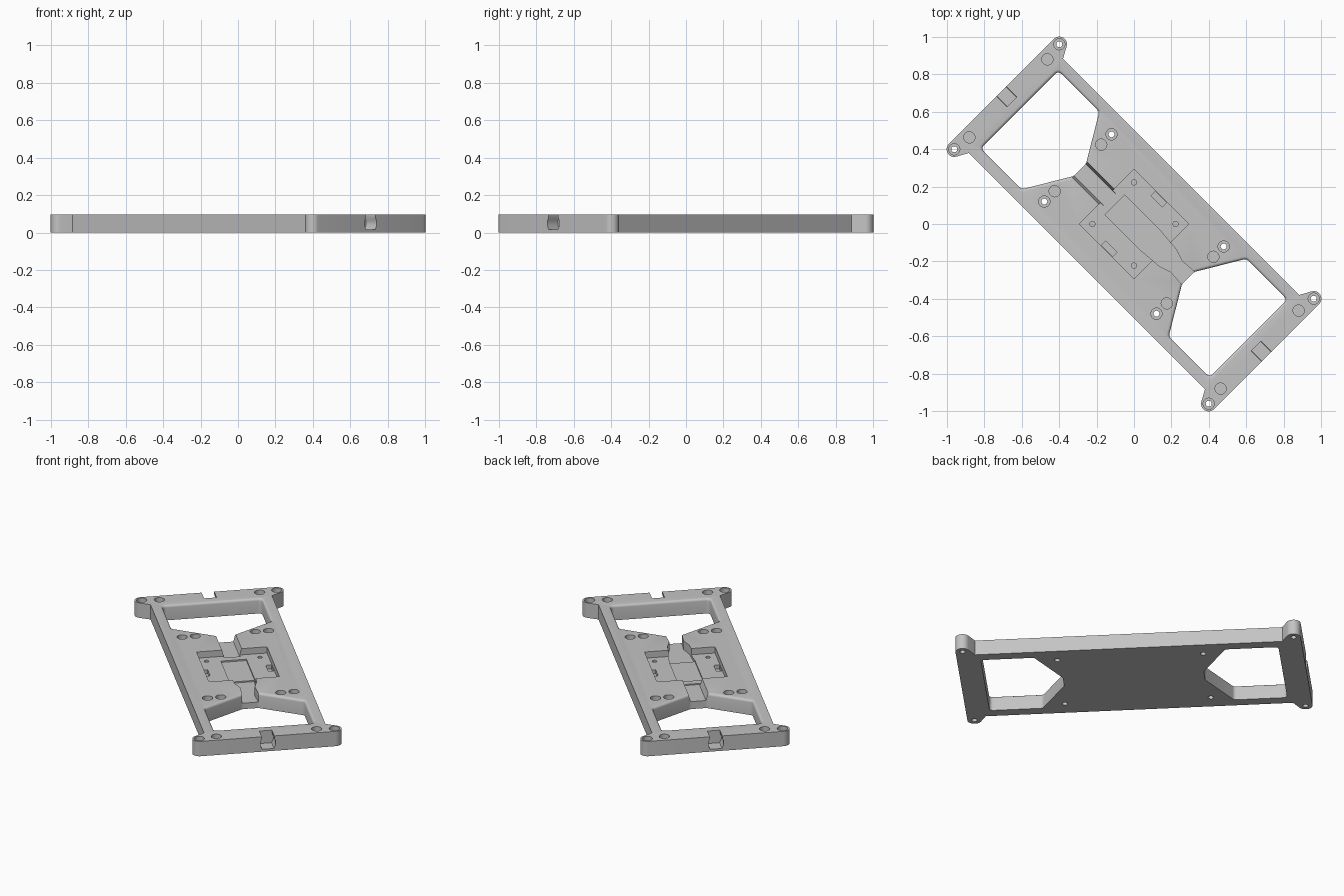
import bpy, bmesh, math
from mathutils import Vector, Matrix

if "Cube" in bpy.data.objects:
    bpy.data.objects.remove(bpy.data.objects["Cube"])

T = 0.095  # plate thickness

grey = bpy.data.materials.new("light_grey")
grey.diffuse_color = (0.55, 0.55, 0.55, 1)
grey.use_nodes = True
grey.node_tree.nodes["Principled BSDF"].inputs["Base Color"].default_value = grey.diffuse_color


def loft(bm, rings):
    """Closed solid through rings of equal point count."""
    vs = [[bm.verts.new(p) for p in r] for r in rings]
    n = len(vs[0])
    for a, b in zip(vs, vs[1:]):
        for i in range(n):
            j = (i + 1) % n
            bm.faces.new((a[i], a[j], b[j], b[i]))
    bm.faces.new(vs[0])
    bm.faces.new(vs[-1])


def at_z(pts, z):
    return [(p[0], p[1], z) for p in pts]


def circle(u, v, r, n=24):
    return [(u + r * math.cos(math.tau * i / n), v + r * math.sin(math.tau * i / n)) for i in range(n)]


def rect(u0, u1, v0, v1):
    return [(u0, v0), (u1, v0), (u1, v1), (u0, v1)]


def prism(pts, z0, z1=0.2):
    return [at_z(pts, z0), at_z(pts, z1)]


def rounded(poly, r, off=0.0):
    """Convex polygon grown outward by off, with rounded corners."""
    P = [Vector(p) for p in poly]
    n = len(P)
    grown = []
    for i, p in enumerate(P):
        d1, d2 = (p - P[i - 1]).normalized(), (P[(i + 1) % n] - p).normalized()
        n1, n2 = Vector((d1.y, -d1.x)), Vector((d2.y, -d2.x))
        grown.append(p + (n1 + n2) * off / (1 + n1.dot(n2)))
    out = []
    for i, p in enumerate(grown):
        a, b = (grown[i - 1] - p).normalized(), (grown[(i + 1) % n] - p).normalized()
        t = r / math.tan(a.angle(b) / 2)
        for k in range(6):
            s = k / 5
            out.append(p + a * t * (1 - s) ** 2 + b * t * s ** 2)
    return out


def mirror_u(rings):
    return [[(-p[0], p[1], p[2]) for p in r] for r in rings]


def make(name, solids):
    bm = bmesh.new()
    for s in solids:
        loft(bm, s)
    bmesh.ops.recalc_face_normals(bm, faces=bm.faces)
    me = bpy.data.meshes.new(name)
    bm.to_mesh(me)
    bm.free()
    ob = bpy.data.objects.new(name, me)
    bpy.context.collection.objects.link(ob)
    me.materials.append(grey)
    return ob


# Plate outline with four rounded corner ears
quarter = [(0.893, 0.357)]
for i in range(11):
    a = math.radians(151 * (1 - i / 10))
    quarter.append((0.962 + 0.041 * math.cos(a), 0.397 + 0.041 * math.sin(a)))
half = quarter + [(u, -v) for u, v in reversed(quarter)]
outline = half + [(-u, v) for u, v in reversed(half)]
plate = make("mounting_plate", [prism(outline, 0, T)])


def cut(name, solids):
    c = make(name, solids)
    c.hide_render = True
    bpy.context.view_layer.objects.active = plate
    m = plate.modifiers.new(name, 'BOOLEAN')
    m.operation, m.solver, m.object = 'DIFFERENCE', 'EXACT', c
    bpy.ops.object.modifier_apply(modifier=m.name)
    bpy.data.objects.remove(c)


# Two large windows with rounded top rims
win = [(0.41, -0.048), (0.556, -0.293), (0.865, -0.293),
       (0.865, 0.293), (0.556, 0.293), (0.41, 0.048)]
R = 0.015
rings = [at_z(rounded(win, 0.025), -0.1)]
for i in range(5):
    a = math.pi / 2 * i / 4
    off = R * (1 - math.cos(a))
    rings.append(at_z(rounded(win, 0.025 + off, off), T - R + R * math.sin(a)))
rings.append(at_z(rounded(win, 0.025 + R, R), 0.2))
cut("windows", [rings, mirror_u(rings)])

# Square centre pocket and shallow inner recess
cut("centre_pocket", [prism(rect(-0.207, 0.207, -0.207, 0.207), 0.055)])
cut("inner_recess", [prism(rect(-0.145, 0.135, -0.075, 0.075), 0.046)])

# Cable channels from the pocket to each window
flare = [(0.13, 0.073), (0.255, 0.064), (0.32, 0.042), (0.45, 0.05)]
flare += [(u, -v) for u, v in reversed(flare)]
cut("flared_channel", [prism(flare, 0.038)])
cut("straight_channel", [[at_z(rect(-0.45, -0.187, -0.045, 0.045), 0.048),
                          at_z(rect(-0.45, -0.187, -0.058, 0.058), T),
                          at_z(rect(-0.45, -0.187, -0.058, 0.058), 0.2)]])

# Small slots and screw holes in the pocket floor
corners = [(su, sv) for su in (-1, 1) for sv in (-1, 1)]
cut("pocket_details",
    [prism(rect(-0.042, 0.042, s * 0.187 - 0.016, s * 0.187 + 0.016), 0.03, 0.08) for s in (-1, 1)]
    + [prism(circle(su * 0.157, sv * 0.157, 0.014, 16), 0.025, 0.08) for su, sv in corners])

# Counterbores, blind magnet holes and through holes
bores = [(0.962, 0.397), (0.424, 0.254)]
blind = [(0.95, 0.295), (0.424, 0.176)]
cut("round_recesses", [prism(circle(su * u, sv * v, 0.03), 0.05)
                       for su, sv in corners for u, v in bores + blind])
cut("through_holes", [prism(circle(su * u, sv * v, 0.016), -0.1)
                      for su, sv in corners for u, v in bores])

# Keyed notch in the middle of each end
prof = [(0.037, 0.2), (0.037, 0.077), (0.045, 0.062), (0.045, 0.04), (0.035, 0.015)]
prof += [(-v, z) for v, z in reversed(prof)]
notch = [[(u, v, z) for v, z in prof] for u in (0.923, 1.1)]
cut("end_notches", [notch, mirror_u(notch)])

# Turn the plate onto the diagonal and shade
plate.data.transform(Matrix.Rotation(math.radians(-45), 4, 'Z'))
for ob in bpy.context.selected_objects:
    ob.select_set(False)
plate.select_set(True)
bpy.context.view_layer.objects.active = plate
bpy.ops.object.shade_smooth_by_angle(angle=math.radians(30))
